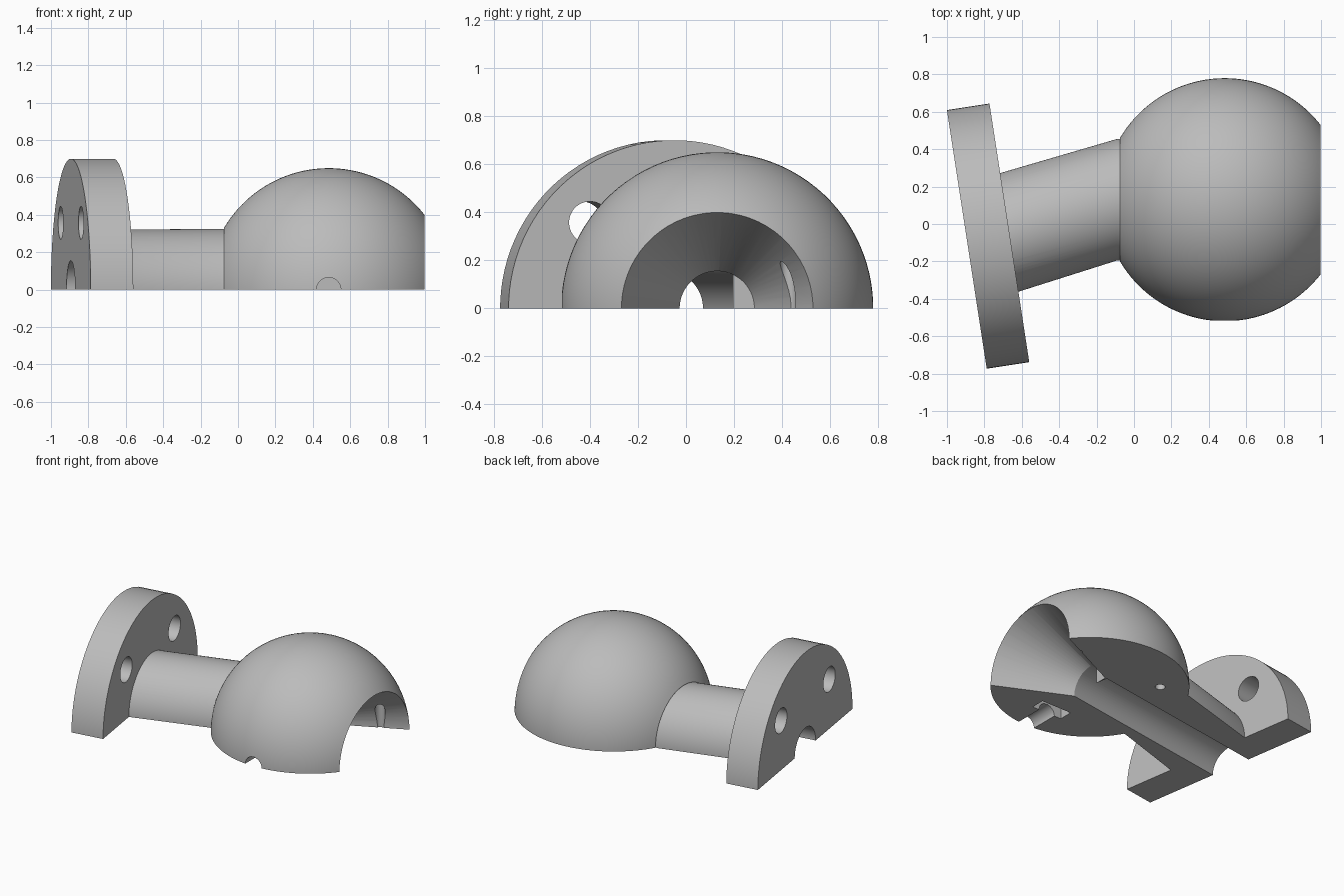
import bpy, bmesh, math
from mathutils import Vector

if "Cube" in bpy.data.objects:
    bpy.data.objects.remove(bpy.data.objects["Cube"])

grey = bpy.data.materials.new("plain_grey")
grey.diffuse_color = (0.5, 0.5, 0.5, 1)
grey.use_nodes = True
grey.node_tree.nodes["Principled BSDF"].inputs["Base Color"].default_value = grey.diffuse_color

TILT = math.radians(8.75)                  # flange and bore direction
BALL = Vector((0.485, 0.13, 0))
AXIS = Vector((math.cos(TILT), math.sin(TILT), 0))


def loft(name, rings, n=96):
    """Skin upright circles, each given as (centre, heading, radius)."""
    bm = bmesh.new()
    loops = []
    for c, a, r in rings:
        side = Vector((-math.sin(a), math.cos(a), 0))
        loop = []
        for i in range(n):
            t = 2 * math.pi * (i + 0.5) / n
            loop.append(bm.verts.new(Vector(c) + side * r * math.cos(t)
                                     + Vector((0, 0, r * math.sin(t)))))
        loops.append(loop)
    for a, b in zip(loops, loops[1:]):
        for i in range(n):
            j = (i + 1) % n
            bm.faces.new((a[i], a[j], b[j], b[i]))
    bm.faces.new(loops[0])
    bm.faces.new(loops[-1])
    bmesh.ops.recalc_face_normals(bm, faces=bm.faces)
    me = bpy.data.meshes.new(name)
    bm.to_mesh(me)
    bm.free()
    ob = bpy.data.objects.new(name, me)
    bpy.context.collection.objects.link(ob)
    me.materials.append(grey)
    return ob


def rod(name, start, heading, length, r, n=32):
    end = Vector(start) + Vector((math.cos(heading), math.sin(heading), 0)) * length
    return loft(name, [(start, heading, r), (end, heading, r)], n)


def box(name, lo, hi):
    lo, hi = Vector(lo), Vector(hi)
    bpy.ops.mesh.primitive_cube_add(size=1, location=(lo + hi) / 2)
    ob = bpy.context.object
    ob.name = name
    ob.scale = hi - lo
    return ob


def combine(target, tool, op):
    mod = target.modifiers.new(op, 'BOOLEAN')
    mod.operation, mod.object, mod.solver = op, tool, 'EXACT'
    bpy.context.view_layer.objects.active = target
    bpy.ops.object.modifier_apply(modifier=mod.name)
    bpy.data.objects.remove(tool)


# Ball with both ends sliced off
R = 0.65
a0, a1 = math.acos(-0.56 / R), math.acos(0.515 / R)
ball_rings = []
for k in range(41):
    a = a0 + (a1 - a0) * k / 40
    ball_rings.append((BALL + Vector((R * math.cos(a), 0, 0)), 0, R * math.sin(a)))
body = loft("ball_socket_half", ball_rings)

# Neck running from the flange into the ball
neck = loft("neck", [(BALL - AXIS * 1.2, TILT, 0.321), (Vector((-0.667, -0.045, 0)), TILT, 0.321),
                     ((-0.09, 0.13, 0), 0, 0.325), ((0.02, 0.13, 0), 0, 0.325)])

# Round flange
flange = rod("flange", BALL - AXIS * 1.395, TILT, 0.23, 0.70, 96)
combine(body, neck, 'UNION')
combine(body, flange, 'UNION')

# Straight bore and conical mouth
bore = rod("bore", BALL - AXIS * 1.6, TILT, 1.61, 0.155, 64)
mouth = loft("mouth", [(BALL, 0, 0.155), (BALL + Vector((0.618, 0, 0)), 0, 0.449)], 64)
combine(body, bore, 'DIFFERENCE')
combine(body, mouth, 'DIFFERENCE')

# Flange bolt holes
side = Vector((-math.sin(TILT), math.cos(TILT), 0))
for s in (-1, 1):
    start = BALL - AXIS * 1.5 + side * 0.357 * s + Vector((0, 0, 0.357))
    combine(body, rod("bolt_hole", start, TILT, 0.45, 0.088), 'DIFFERENCE')

# Clamp screw channel and nut pocket
combine(body, rod("screw_channel", (0.485, -0.6, 0), math.pi / 2, 0.38, 0.065), 'DIFFERENCE')
combine(body, box("nut_pocket", (0.365, -0.31, -0.2), (0.605, -0.21, 0.12)), 'DIFFERENCE')

# Blind alignment pin holes
for s in (-1, 1):
    bpy.ops.mesh.primitive_cylinder_add(vertices=24, radius=0.033, depth=0.42,
                                        location=(0.485 + 0.352 * s, 0.425, 0))
    combine(body, bpy.context.object, 'DIFFERENCE')

# Split plane
combine(body, box("lower_half", (-2, -2, -2), (2, 2, 0)), 'DIFFERENCE')

body.data.materials.clear()
body.data.materials.append(grey)
bpy.ops.object.select_all(action='DESELECT')
body.select_set(True)
bpy.context.view_layer.objects.active = body
bpy.ops.object.shade_smooth_by_angle(angle=math.radians(25))
